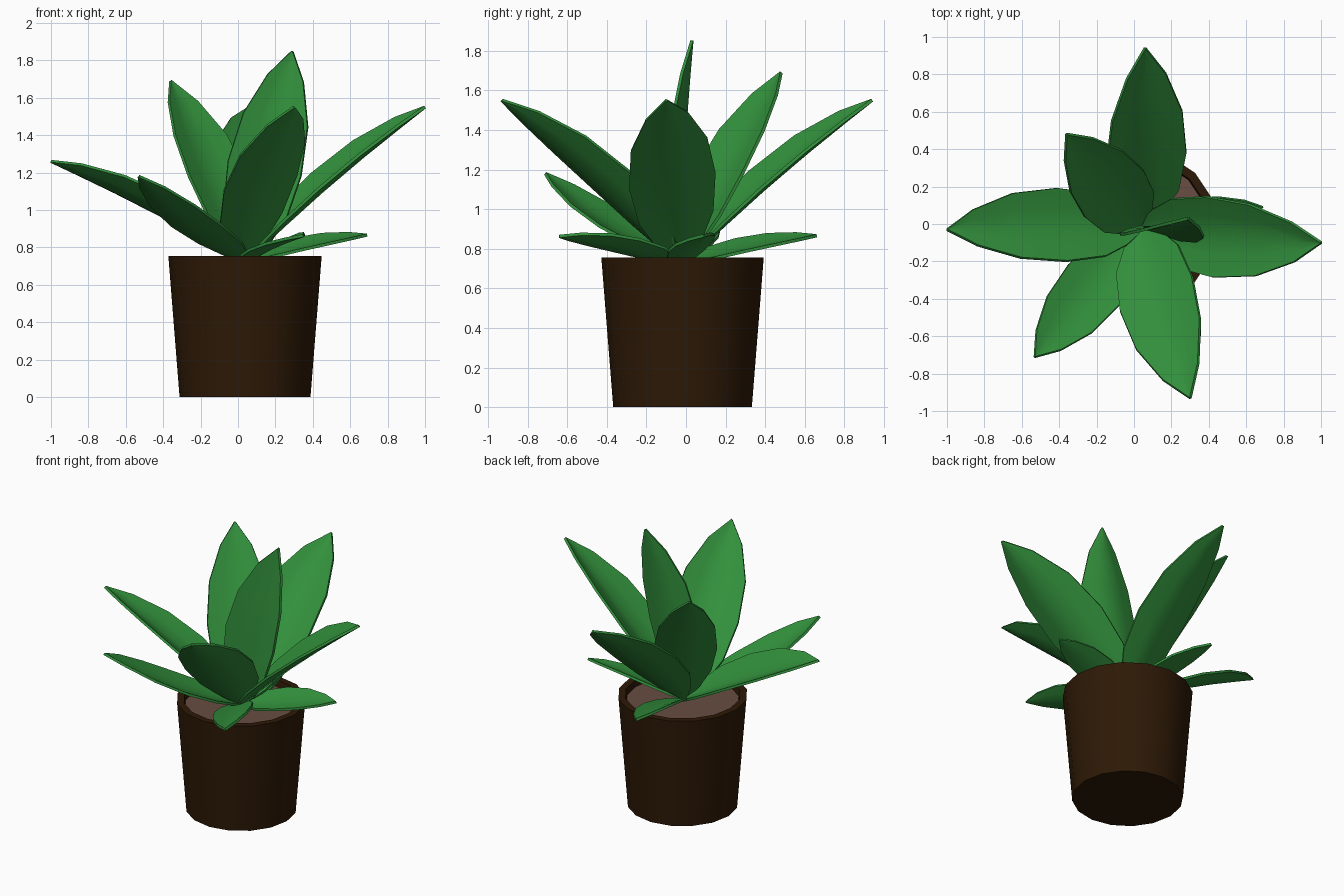
import bpy, bmesh, math
from mathutils import Vector, Matrix

if "Cube" in bpy.data.objects:
    bpy.data.objects.remove(bpy.data.objects["Cube"])


def material(name, rgb):
    m = bpy.data.materials.new(name)
    m.diffuse_color = (*rgb, 1)
    m.use_nodes = True
    m.node_tree.nodes["Principled BSDF"].inputs["Base Color"].default_value = m.diffuse_color
    return m


GREEN = material("leaf_green", (0.032, 0.28, 0.045))
BROWN = material("pot_brown", (0.027, 0.010, 0.002))
SOIL = material("soil_brown", (0.14, 0.075, 0.056))
CENTRE = Vector((0.0375, -0.0175, 0))


def finish(name, bm, mat, angle, thickness=0):
    bmesh.ops.recalc_face_normals(bm, faces=bm.faces)
    mesh = bpy.data.meshes.new(name)
    bm.to_mesh(mesh)
    bm.free()
    mesh.materials.append(mat)
    ob = bpy.data.objects.new(name, mesh)
    bpy.context.collection.objects.link(ob)
    bpy.ops.object.select_all(action='DESELECT')
    ob.select_set(True)
    bpy.context.view_layer.objects.active = ob
    if thickness:
        mod = ob.modifiers.new("thickness", 'SOLIDIFY')
        mod.thickness = thickness
        mod.offset = 0
        bpy.ops.object.modifier_apply(modifier=mod.name)
    bpy.ops.object.shade_smooth_by_angle(angle=math.radians(angle))


def lathe(name, profile, mat, sides=16):
    bm = bmesh.new()
    rings = []
    for r, z in profile:
        rings.append([bm.verts.new(CENTRE + Vector((r * math.cos(a), r * math.sin(a), z)))
                      for a in (2 * math.pi * i / sides for i in range(sides))])
    for lo, hi in zip(rings, rings[1:]):
        for i in range(sides):
            j = (i + 1) % sides
            bm.faces.new((lo[i], lo[j], hi[j], hi[i]))
    bm.faces.new(rings[0])
    bm.faces.new(rings[-1])
    finish(name, bm, mat, 30)


# half width along the leaf, both relative to its length
OUTLINE = [(0, .02), (.1, .09), (.23, .148), (.44, .173), (.67, .153), (.87, .085), (1, .003)]


def leaf(name, tip, cup=0.3, bow=0.015, roll=0.25, facing=(0, 0, 1)):
    base = CENTRE + Vector((0, 0, 0.72))
    axis = Vector(tip) - base
    length = axis.length
    side = axis.cross(Vector(facing)).normalized()
    side = Matrix.Rotation(-roll, 3, axis) @ side      # raise the left edge
    if roll and side.z > 0:
        side = Matrix.Rotation(2 * roll, 3, axis) @ side
    up = side.cross(axis).normalized()
    bm = bmesh.new()
    rows = []
    for t, w in OUTLINE:
        mid = base + axis * t + up * (bow * length * math.sin(math.pi * t))
        rows.append([bm.verts.new(mid + side * (s * w * length)
                                  + up * (cup * w * length * abs(s) ** 1.3))
                     for s in (-1, -.5, 0, .5, 1)])
    for a, b in zip(rows, rows[1:]):
        for i in range(4):
            bm.faces.new((a[i], a[i + 1], b[i + 1], b[i]))
    finish(name, bm, GREEN, 40, 0.016)


# pot with a hollow rim, and the soil inside
lathe("pot", [(.35, 0), (.41, .755), (.365, .755), (.355, .69)], BROWN)
lathe("soil", [(.345, .66), (.362, .712)], SOIL)

# large outer leaves, each rolled the same way
leaf("leaf_right", (1.0, -0.10, 1.55))
leaf("leaf_left", (-1.0, -0.03, 1.26))
leaf("leaf_back", (0.06, 0.94, 1.55))
leaf("leaf_front", (0.30, -0.93, 1.55))
leaf("leaf_front_left", (-0.53, -0.71, 1.18), cup=0.2, bow=-0.045, roll=0)

# upright leaves
leaf("leaf_back_left", (-0.36, 0.48, 1.69), cup=0.22, roll=0)
leaf("leaf_centre", (0.29, 0.03, 1.85), roll=0, facing=(-0.1, -1, 0))

# small low leaves
for name, tip in (("right", (0.69, 0.09, 0.866)), ("back", (-0.08, 0.66, 0.866)),
                  ("front", (0.35, -0.64, 0.863))):
    leaf("low_leaf_" + name, tip, cup=0.2)
